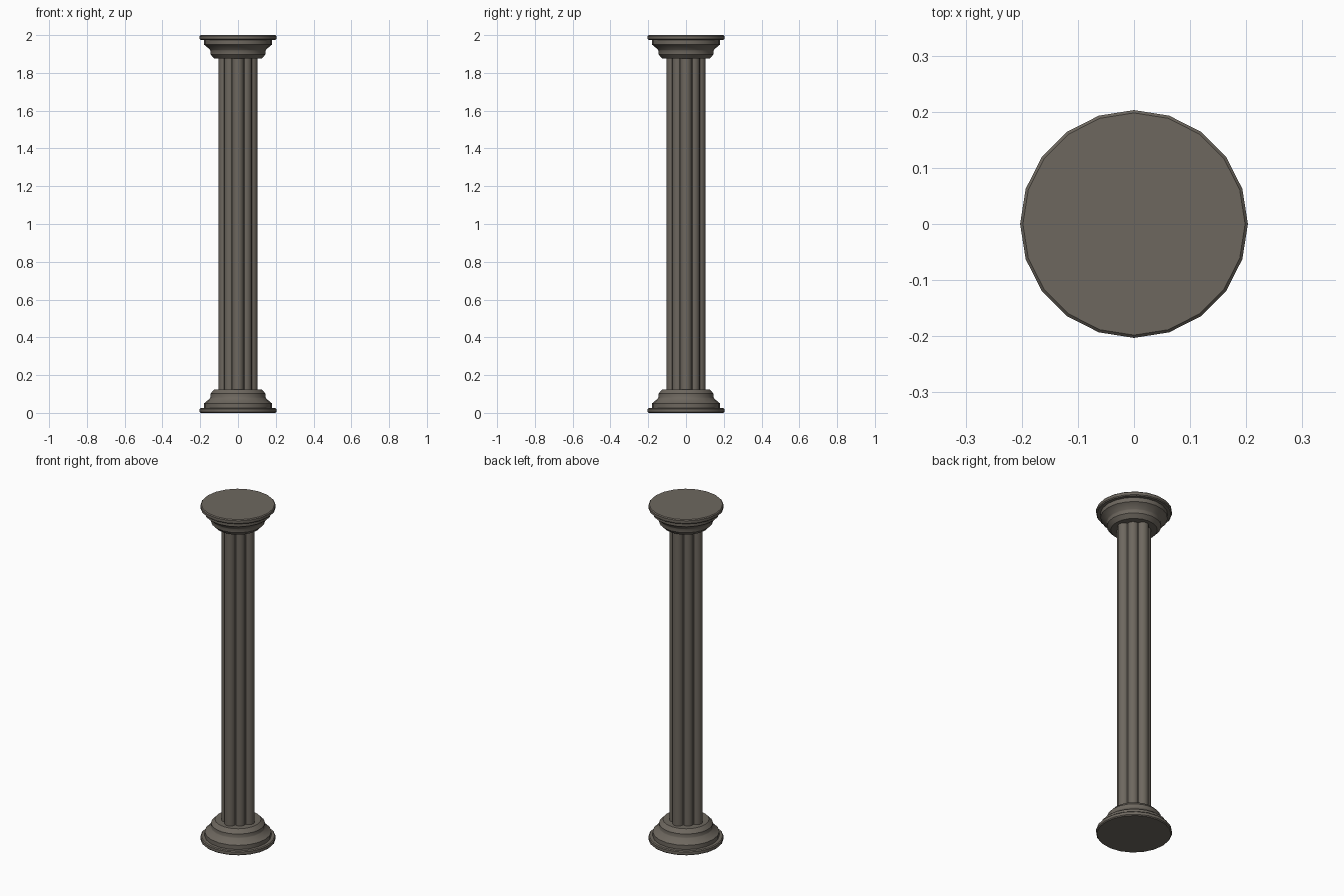
import bpy, bmesh, math

if "Cube" in bpy.data.objects:
    bpy.data.objects.remove(bpy.data.objects["Cube"])

stone = bpy.data.materials.new("dark warm stone")
stone.diffuse_color = (0.155, 0.137, 0.114, 1)
stone.use_nodes = True
stone.node_tree.nodes["Principled BSDF"].inputs["Base Color"].default_value = stone.diffuse_color


def loft(name, rings):
    """Skin a stack of closed rings and cap both ends."""
    bm = bmesh.new()
    loops = [[bm.verts.new(p) for p in ring] for ring in rings]
    n = len(loops[0])
    for a, b in zip(loops, loops[1:]):
        for i in range(n):
            j = (i + 1) % n
            bm.faces.new((a[i], a[j], b[j], b[i]))
    bm.faces.new(loops[0][::-1])
    bm.faces.new(loops[-1])
    bmesh.ops.recalc_face_normals(bm, faces=bm.faces[:])
    mesh = bpy.data.meshes.new(name)
    bm.to_mesh(mesh)
    bm.free()
    mesh.materials.append(stone)
    ob = bpy.data.objects.new(name, mesh)
    bpy.context.collection.objects.link(ob)
    bpy.ops.object.select_all(action='DESELECT')
    ob.select_set(True)
    bpy.context.view_layer.objects.active = ob
    bpy.ops.object.shade_smooth_by_angle(angle=math.radians(28))
    return ob


def circle(r, z, n=20):
    return [(r * math.cos(2 * math.pi * i / n), r * math.sin(2 * math.pi * i / n), z)
            for i in range(n)]


# stepped moulding, 20 sided, mirrored for base and capital
profile = [(0.198, 0.0), (0.203, 0.005), (0.203, 0.021), (0.198, 0.026),
           (0.18, 0.026), (0.18, 0.051), (0.172, 0.056), (0.148, 0.078),
           (0.146, 0.082), (0.146, 0.102), (0.125, 0.124)]
loft("base", [circle(r, z) for r, z in profile])
loft("capital", [circle(r, 2.0 - z) for r, z in profile])


# shaft: eight rounded ribs, the four on the axes stand out further
def rib_radius(t):
    best = 0.06
    for k in range(8):
        c, r = (0.072, 0.031) if k % 2 == 0 else (0.060, 0.030)
        d = t - k * math.pi / 4
        s = r * r - (c * math.sin(d)) ** 2
        if s >= 0 and math.cos(d) > 0:
            best = max(best, c * math.cos(d) + math.sqrt(s))
    return best


def ribbed(z, n=96):
    ring = []
    for i in range(n):
        t = 2 * math.pi * i / n
        r = rib_radius(t)
        ring.append((r * math.cos(t), r * math.sin(t), z))
    return ring


loft("ribbed_shaft", [ribbed(0.115), ribbed(1.885)])
